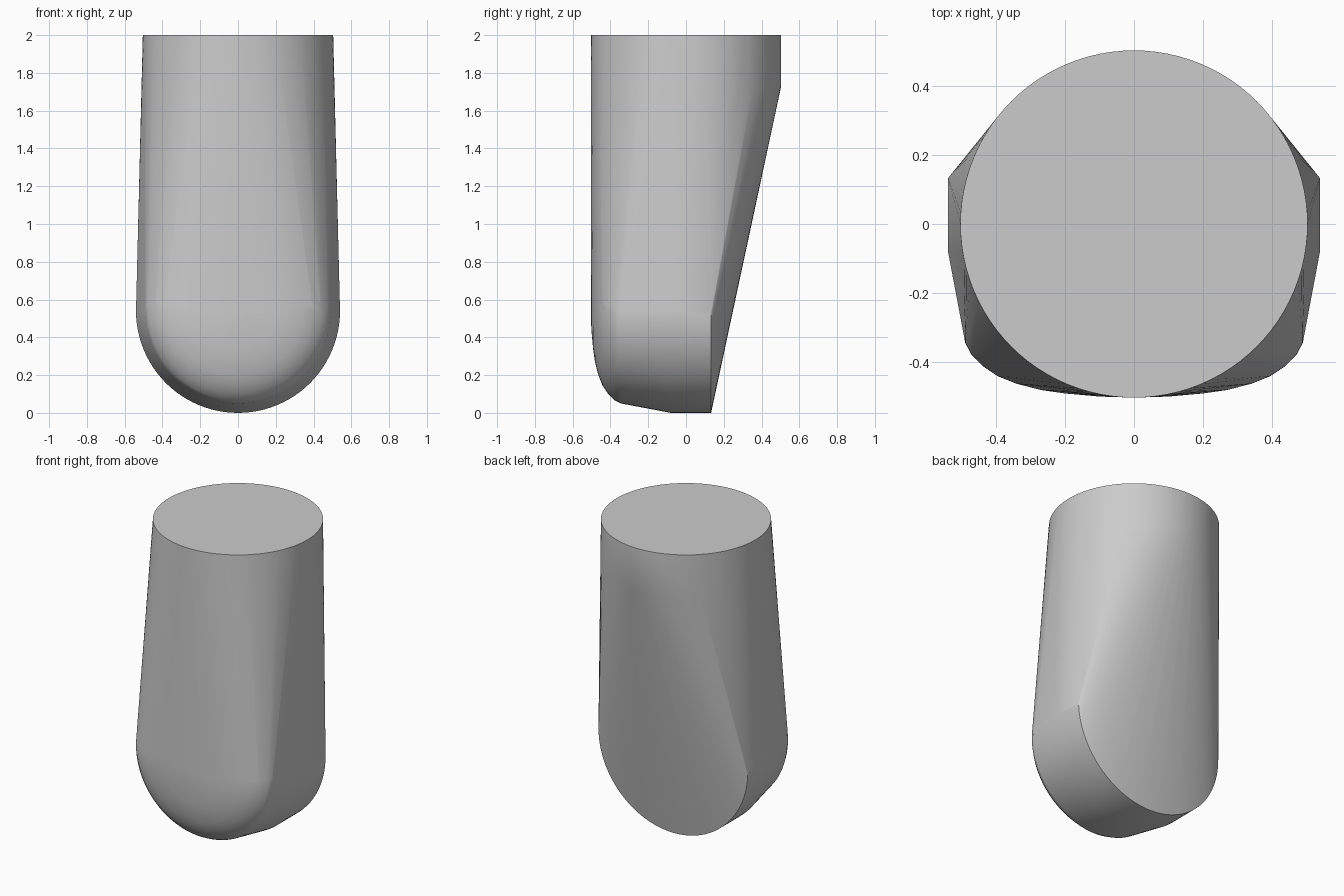
import bpy, bmesh, math

cube = bpy.data.objects.get("Cube")
if cube:
    bpy.data.objects.remove(cube, do_unlink=True)

SEGMENTS = 96
TOP_RADIUS = 0.504
HEIGHT = 2.0
DISC_RADIUS = 0.54

# Single plain colour
grey = bpy.data.materials.new("light_grey")
grey.use_nodes = True
colour = (0.6, 0.6, 0.6, 1)
grey.diffuse_color = colour
grey.node_tree.nodes["Principled BSDF"].inputs["Base Color"].default_value = colour

bm = bmesh.new()


def ring(radius, point):
    """Add a circle of points, placed by a function of the two circle axes."""
    for i in range(SEGMENTS):
        a = 2 * math.pi * i / SEGMENTS
        bm.verts.new(point(radius * math.cos(a), radius * math.sin(a)))


# Upright round section at the top
for z in (HEIGHT, 1.73):
    ring(TOP_RADIUS, lambda u, v: (u, v, z))

# Rounded disc at the bottom: radius and y, from back rim to domed front
profile = [(DISC_RADIUS, 0.133), (DISC_RADIUS, -0.08), (0.49, -0.345),
           (0.473, -0.378), (0.44, -0.412), (0.395, -0.442), (0.34, -0.464),
           (0.27, -0.482), (0.2, -0.492), (0.1, -0.501)]
for radius, y in profile:
    ring(radius, lambda u, v: (u, y, v + DISC_RADIUS))
bm.verts.new((0, -TOP_RADIUS, DISC_RADIUS))

# Blend both sections into one convex body
hull = bmesh.ops.convex_hull(bm, input=bm.verts[:], use_existing_faces=False)
unused = {v for v in hull["geom_interior"] + hull["geom_unused"]
          if isinstance(v, bmesh.types.BMVert) and v.is_valid}
bmesh.ops.delete(bm, geom=list(unused), context="VERTS")
bmesh.ops.dissolve_limit(bm, angle_limit=math.radians(0.1),
                         verts=bm.verts[:], edges=bm.edges[:])
bmesh.ops.recalc_face_normals(bm, faces=bm.faces[:])

mesh = bpy.data.meshes.new("tapered_body")
bm.to_mesh(mesh)
bm.free()
mesh.materials.append(grey)
body = bpy.data.objects.new("tapered_body", mesh)
bpy.context.collection.objects.link(body)

# Smooth sides with crisp rims
bpy.ops.object.select_all(action="DESELECT")
body.select_set(True)
bpy.context.view_layer.objects.active = body
bpy.ops.object.shade_smooth_by_angle(angle=math.radians(30))
normals = body.modifiers.new("even_shading", "WEIGHTED_NORMAL")
normals.keep_sharp = True
